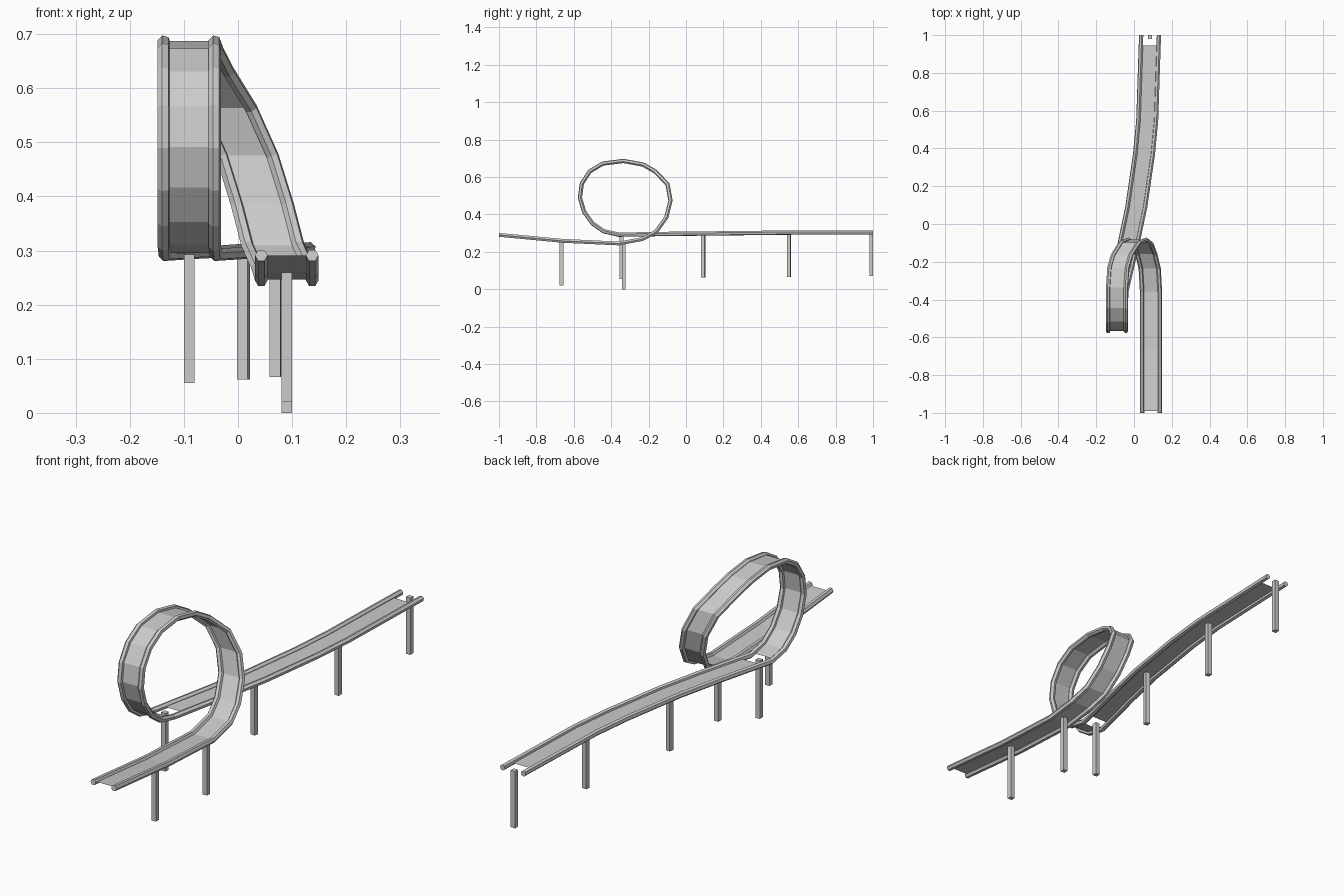
import bpy, bmesh
from math import atan2

if "Cube" in bpy.data.objects:
    bpy.data.objects.remove(bpy.data.objects["Cube"])

HALF = 0.047      # rail offset from the centre line
RAIL_R = 0.0118   # rail radius

# Centre line of the track: entry, loop, exit
entry = [(0.09, -1, 0.291), (0.09, -0.66, 0.259), (0.09, -0.36, 0.245)]
loop = [(0.083, -0.235, 0.268), (0.065, -0.16, 0.308), (0.045, -0.105, 0.385),
        (0.017, -0.083, 0.475), (-0.022, -0.099, 0.562), (-0.064, -0.165, 0.63),
        (-0.083, -0.23, 0.667), (-0.09, -0.335, 0.686), (-0.09, -0.445, 0.672),
        (-0.09, -0.515, 0.63), (-0.09, -0.557, 0.565), (-0.09, -0.567, 0.49),
        (-0.09, -0.545, 0.415), (-0.09, -0.5, 0.352), (-0.09, -0.44, 0.31)]
exit_run = [(-0.088, -0.36, 0.292), (-0.028, -0.1, 0.296), (0.012, 0.09, 0.298),
            (0.053, 0.37, 0.301), (0.07, 0.55, 0.303), (0.085, 1.0, 0.304)]
path = entry + loop + exit_run


def rail(name, offset):
    cu = bpy.data.curves.new(name, 'CURVE')
    cu.dimensions = '3D'
    cu.bevel_depth = RAIL_R
    cu.bevel_resolution = 1
    cu.use_fill_caps = True
    sp = cu.splines.new('POLY')
    sp.points.add(len(path) - 1)
    for p, (x, y, z) in zip(sp.points, path):
        p.co = (x + offset, y, z, 1)
    sp.use_smooth = False
    bpy.context.collection.objects.link(bpy.data.objects.new(name, cu))


def deck(name, pts):
    # Thin ribbon between the rails
    bm = bmesh.new()
    rows = [[bm.verts.new((x + s * HALF, y, z + 0.001)) for s in (-1, 1)] for x, y, z in pts]
    for a, b in zip(rows, rows[1:]):
        bm.faces.new((a[0], a[1], b[1], b[0]))
    me = bpy.data.meshes.new(name)
    bm.to_mesh(me)
    bm.free()
    bpy.context.collection.objects.link(bpy.data.objects.new(name, me))


def post(name, x, y, z0, z1, turn=0):
    bpy.ops.mesh.primitive_cube_add(size=1, location=(x, y, (z0 + z1) / 2), rotation=(0, 0, turn))
    ob = bpy.context.object
    ob.name = name
    ob.scale = (0.02, 0.02, z1 - z0)


rail("left_rail", -HALF)
rail("right_rail", HALF)

# Decks, with a small gap where the loop meets the exit run
deck("loop_deck", [(0.09, -0.99, 0.29)] + path[1:len(entry) + len(loop)] + [(-0.088, -0.375, 0.294)])
deck("exit_deck", [(-0.077, -0.31, 0.293)] + exit_run[1:-1] + [(0.083, 0.945, 0.303)])

# Support posts
supports = [(0.09, -0.665, 0.02, 0.259, 0), (0.09, -0.333, 0.0, 0.247, 0),
            (-0.09, -0.345, 0.055, 0.293, 0), (0.01, 0.092, 0.062, 0.298, -atan2(0.2, 1)),
            (0.069, 0.55, 0.066, 0.303, -atan2(0.08, 1)), (0.085, 0.99, 0.07, 0.303, 0)]
for i, s in enumerate(supports):
    post(f"support_post_{i + 1}", *s)
